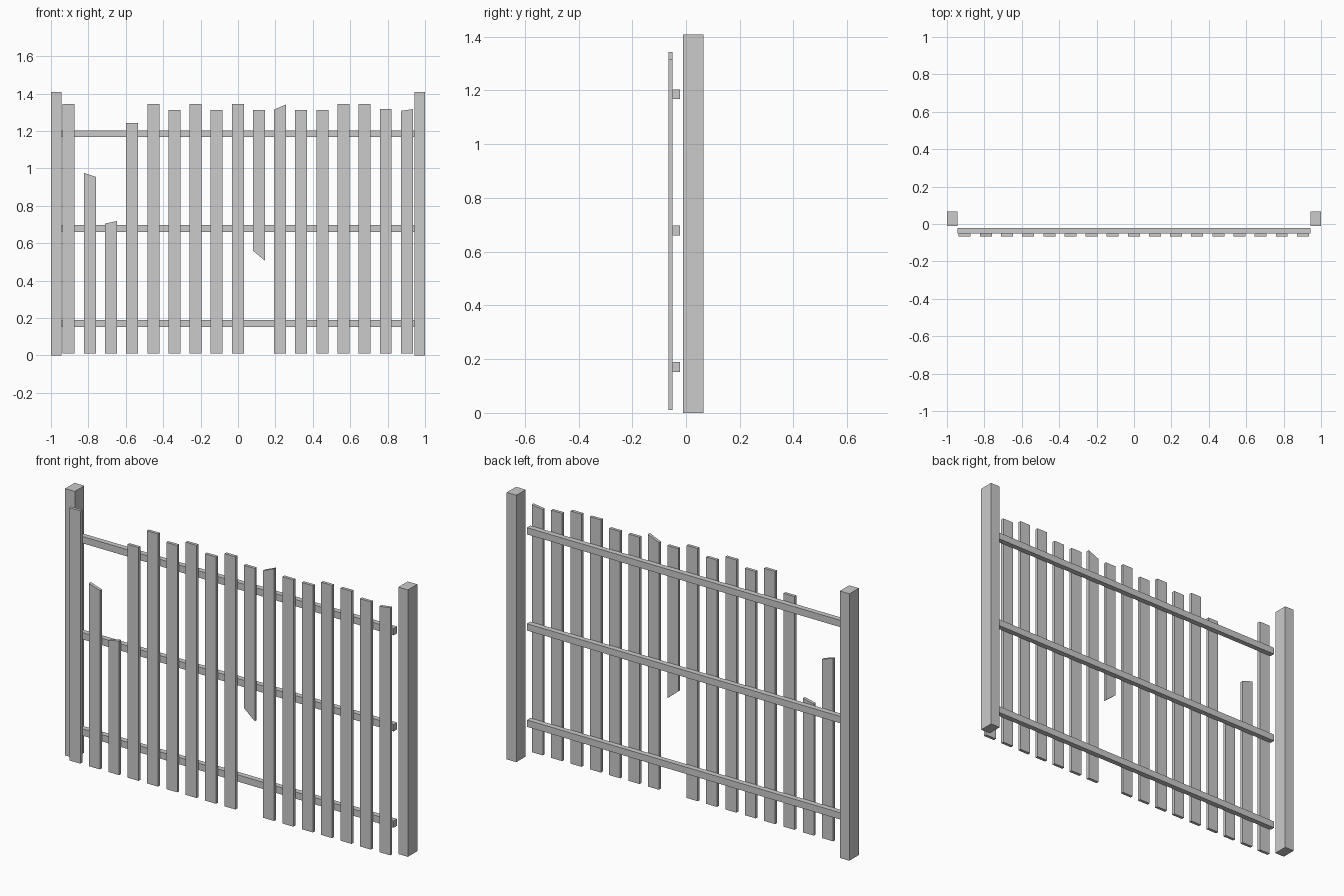
import bpy

if "Cube" in bpy.data.objects:
    bpy.data.objects.remove(bpy.data.objects["Cube"])


def prism(name, profile, y0, y1):
    """Extrude an x-z outline from y0 (front) to y1 (back)."""
    n = len(profile)
    verts = [(x, y, z) for y in (y0, y1) for x, z in profile]
    faces = [tuple(range(n)), tuple(reversed(range(n, 2 * n)))]
    faces += [(i, i + n, (i + 1) % n + n, (i + 1) % n) for i in range(n)]
    mesh = bpy.data.meshes.new(name)
    mesh.from_pydata(verts, [], faces)
    obj = bpy.data.objects.new(name, mesh)
    bpy.context.collection.objects.link(obj)
    return obj


def board(name, x0, x1, bottom, top, y0, y1):
    """Board whose ends may be cut at an angle: bottom/top = (left z, right z)."""
    return prism(name, [(x0, bottom[0]), (x1, bottom[1]),
                        (x1, top[1]), (x0, top[0])], y0, y1)


# End posts
for side, x0 in (("left", -1.0), ("right", 0.944)):
    board(side + "_post", x0, x0 + 0.056, (0, 0), (1.408, 1.408), -0.012, 0.066)

# Horizontal rails
for label, z in (("lower", 0.171), ("middle", 0.679), ("upper", 1.186)):
    board(label + "_rail", -0.944, 0.944, (z - 0.018,) * 2, (z + 0.018,) * 2,
          -0.050, -0.022)

# Pickets: tall and short tops, a few broken at an angle
TALL, SHORT, BASE = (1.344, 1.344), (1.313, 1.313), (0.011, 0.011)
tops = [TALL, (0.976, 0.955), (0.705, 0.719), (1.242, 1.242), TALL, SHORT,
        TALL, SHORT, TALL, SHORT, (1.315, 1.342), SHORT, SHORT, TALL, TALL,
        (1.318, 1.318), (1.308, 1.317)]
broken_bottoms = {9: (0.56, 0.507)}
for i, top in enumerate(tops):
    x = -0.905 + i * 0.113
    board(f"picket_{i + 1}", x - 0.032, x + 0.032,
          broken_bottoms.get(i, BASE), top, -0.066, -0.050)
